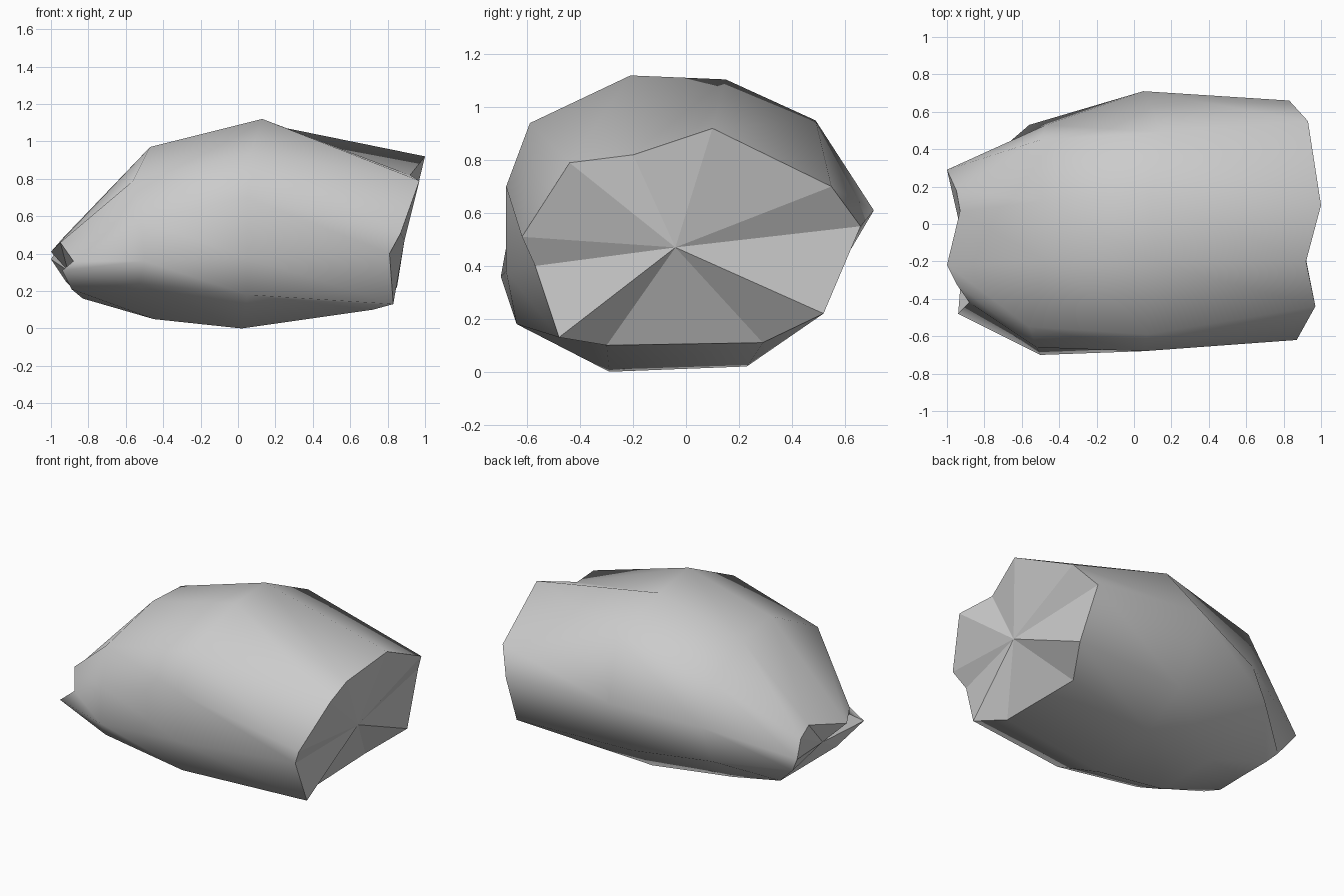
import bpy, bmesh

if "Cube" in bpy.data.objects:
    bpy.data.objects.remove(bpy.data.objects["Cube"])

# Cross-sections along the rock, each an eleven-sided loop (x, y, z) from the top round the front
left_rim = [(-.93, .07, .49), (-1, -.22, .41), (-.95, -.32, .46), (-.88, -.42, .36),
            (-.94, -.48, .31), (-.89, -.27, .21), (-.83, 0, .16), (-.83, .22, .16),
            (-.92, .22, .25), (-1, .29, .37), (-.95, .18, .45)]
left_bulge = [(-.49, .12, .94), (-.47, -.20, .97), (-.56, -.55, .79), (-.52, -.66, .58),
              (-.50, -.70, .36), (-.53, -.60, .24), (-.45, -.27, .05), (-.45, .16, .06),
              (-.56, .53, .33), (-.47, .53, .53), (-.50, .45, .80)]
middle = [(.09, .15, 1.105), (.13, -.21, 1.12), (.07, -.59, .94), (.05, -.68, .70),
          (.05, -.68, .38), (.05, -.64, .18), (.02, -.29, 0), (.08, .23, .02),
          (.05, .48, .22), (.05, .71, .61), (.16, .49, .95)]
right_rim = [(1, .10, .92), (.92, -.20, .82), (.97, -.44, .79), (.87, -.62, .51),
             (.81, -.57, .40), (.83, -.48, .13), (.72, -.30, .10), (.71, .29, .11),
             (.85, .52, .22), (.83, .66, .55), (.93, .55, .70)]

bm = bmesh.new()
loops = [[bm.verts.new(p) for p in ring] for ring in (left_rim, left_bulge, middle, right_rim)]
n = len(left_rim)

# Smooth body between neighbouring loops
for a, b in zip(loops, loops[1:]):
    for i in range(n):
        j = (i + 1) % n
        bm.faces.new((a[i], a[j], b[j], b[i])).smooth = True


# Faceted fan that closes each broken end
def cap(loop, centre):
    c = bm.verts.new(centre)
    for i in range(n):
        v, w = loop[i], loop[(i + 1) % n]
        bm.faces.new((v, w, c)).smooth = False
        bm.edges.get((v, w)).smooth = False


cap(loops[0], (-.91, -.10, .31))
cap(loops[-1], (.89, -.04, .47))
bmesh.ops.recalc_face_normals(bm, faces=bm.faces)

mesh = bpy.data.meshes.new("rock")
bm.to_mesh(mesh)
bm.free()
rock = bpy.data.objects.new("rock", mesh)
bpy.context.collection.objects.link(rock)

# Plain stone colour
stone = bpy.data.materials.new("stone grey")
stone.diffuse_color = (.6, .6, .6, 1)
stone.use_nodes = True
stone.node_tree.nodes["Principled BSDF"].inputs["Base Color"].default_value = stone.diffuse_color
mesh.materials.append(stone)
